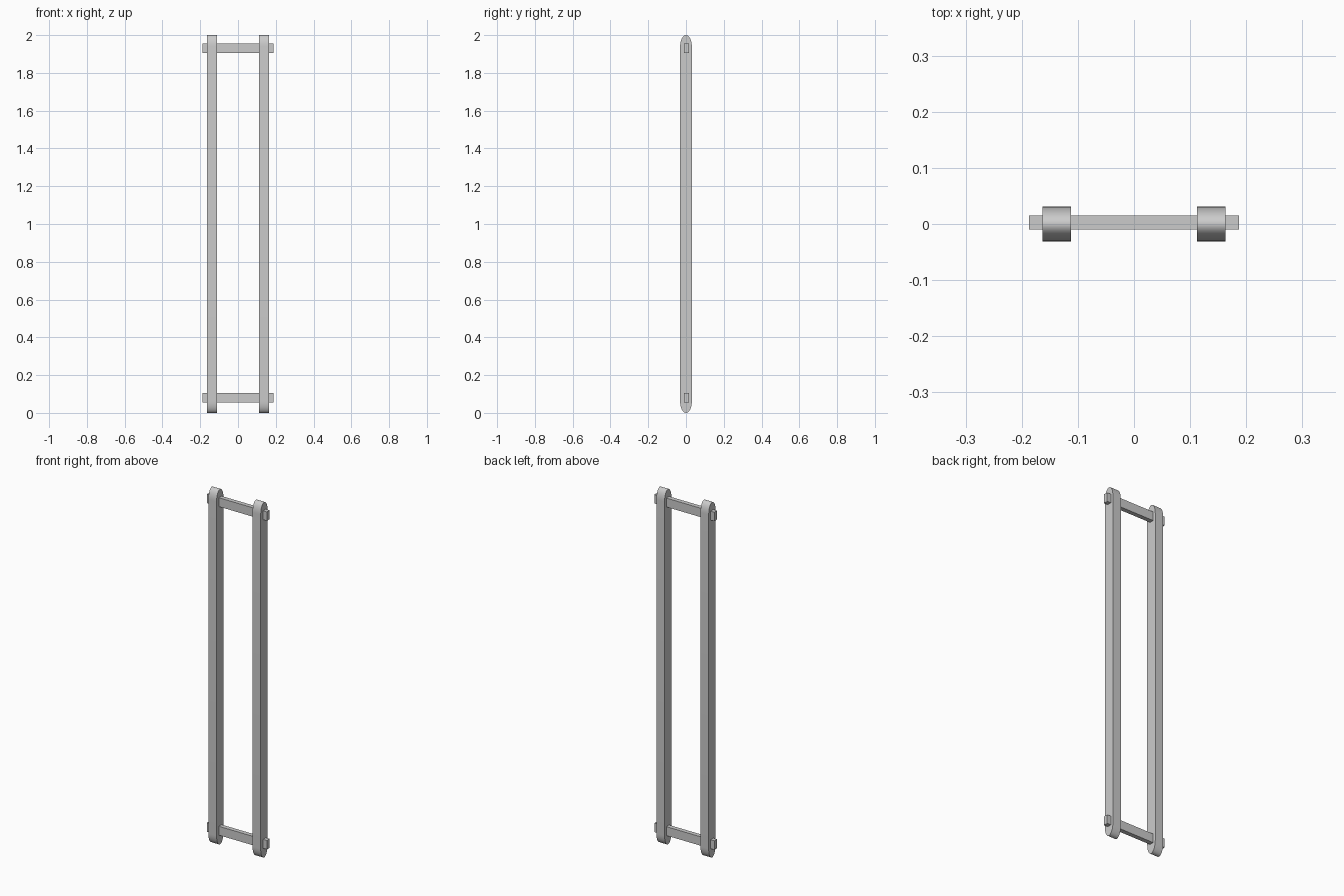
import bpy, bmesh, math

if "Cube" in bpy.data.objects:
    bpy.data.objects.remove(bpy.data.objects["Cube"])

HALF_Y, CAP, SEGS = 0.031, 0.06, 16


def box(name, x0, x1, y0, y1, z0, z1):
    bpy.ops.mesh.primitive_cube_add(size=1, location=((x0+x1)/2, (y0+y1)/2, (z0+z1)/2))
    ob = bpy.context.object
    ob.name = name
    ob.scale = (x1-x0, y1-y0, z1-z0)
    bpy.ops.object.transform_apply(location=False, rotation=False, scale=True)


def rounded_post(name, x0, x1):
    # Side profile: long bar with rounded ends, extruded along x
    prof = []
    for zc, start in ((2-CAP, 0), (CAP, math.pi)):
        for i in range(SEGS + 1):
            a = start + math.pi * i / SEGS
            prof.append((HALF_Y*math.cos(a), zc + CAP*math.sin(a)))
    bm = bmesh.new()
    face = bm.faces.new([bm.verts.new((x0, y, z)) for y, z in prof])
    ext = bmesh.ops.extrude_face_region(bm, geom=[face])
    moved = [v for v in ext["geom"] if isinstance(v, bmesh.types.BMVert)]
    bmesh.ops.translate(bm, verts=moved, vec=(x1-x0, 0, 0))
    bmesh.ops.recalc_face_normals(bm, faces=bm.faces)
    me = bpy.data.meshes.new(name)
    bm.to_mesh(me)
    bm.free()
    ob = bpy.data.objects.new(name, me)
    bpy.context.collection.objects.link(ob)
    bpy.ops.object.select_all(action='DESELECT')
    ob.select_set(True)
    bpy.context.view_layer.objects.active = ob
    bpy.ops.object.shade_smooth_by_angle(angle=math.radians(35))


# Uprights
rounded_post("left_upright", -0.163, -0.112)
rounded_post("right_upright", 0.112, 0.163)

# Crossbars passing through the uprights
for name, z in (("bottom_crossbar", 0.08), ("top_crossbar", 1.93)):
    box(name, -0.187, 0.187, -0.010, 0.015, z-0.025, z+0.025)
